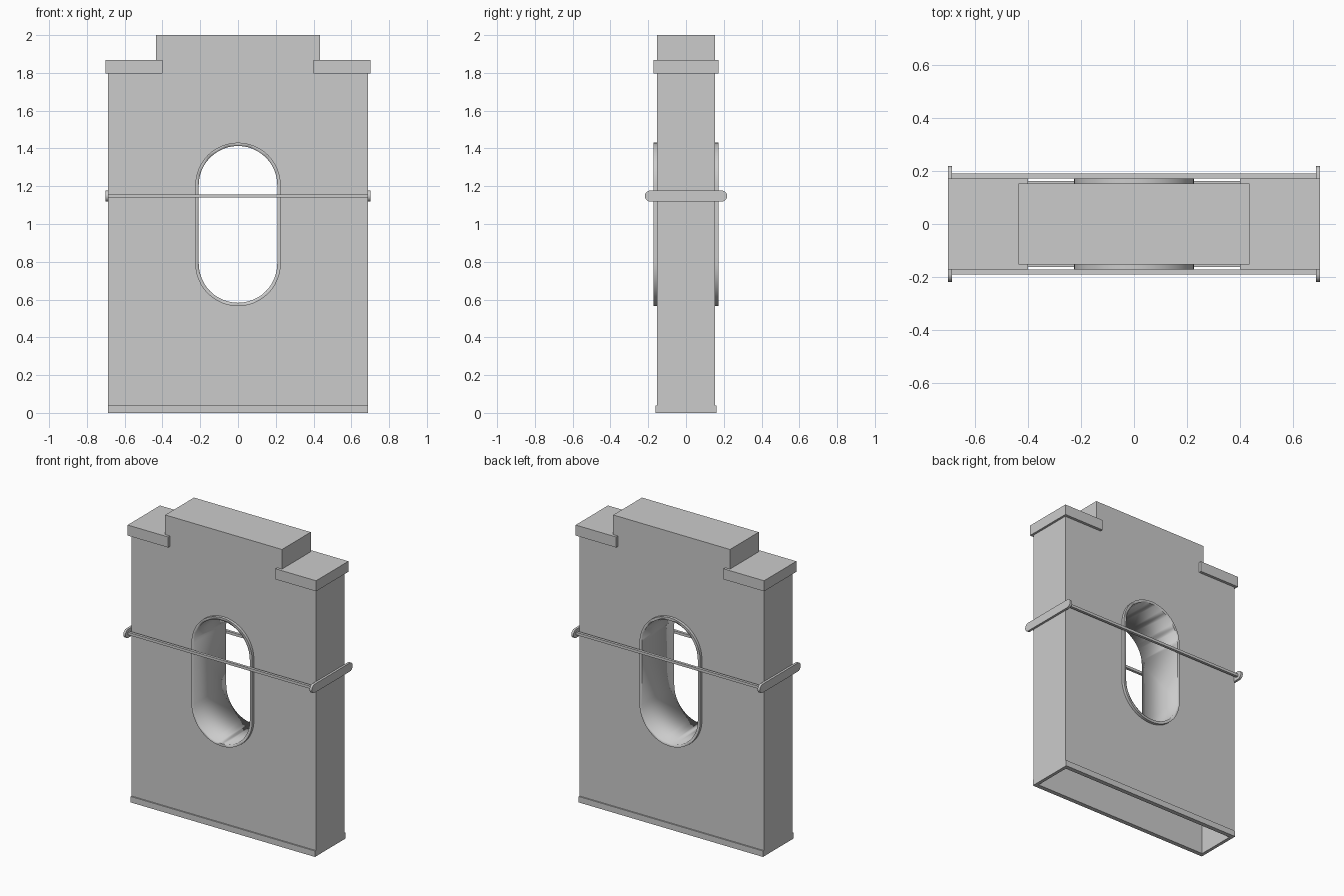
import bpy, bmesh, math
from mathutils import Vector

if "Cube" in bpy.data.objects:
    bpy.data.objects.remove(bpy.data.objects["Cube"])

grey = bpy.data.materials.new("plain grey")
grey.use_nodes = True
colour = (0.6, 0.6, 0.6, 1)
grey.diffuse_color = colour
grey.node_tree.nodes["Principled BSDF"].inputs["Base Color"].default_value = colour


def finish(name, bm):
    bmesh.ops.recalc_face_normals(bm, faces=bm.faces)
    mesh = bpy.data.meshes.new(name)
    bm.to_mesh(mesh)
    bm.free()
    mesh.materials.append(grey)
    ob = bpy.data.objects.new(name, mesh)
    bpy.context.collection.objects.link(ob)
    return ob


def prism(name, points, start, depth):
    """Extrude a closed outline from start along the depth vector."""
    bm = bmesh.new()
    face = bm.faces.new([bm.verts.new(Vector(p) + Vector(start)) for p in points])
    out = bmesh.ops.extrude_face_region(bm, geom=[face])
    moved = [v for v in out["geom"] if isinstance(v, bmesh.types.BMVert)]
    bmesh.ops.translate(bm, verts=moved, vec=depth)
    return finish(name, bm)


def box(name, x0, x1, y0, y1, z0, z1):
    outline = [(x0, 0, z0), (x1, 0, z0), (x1, 0, z1), (x0, 0, z1)]
    return prism(name, outline, (0, y0, 0), (0, y1 - y0, 0))


def stadium(radius, half, steps=24):
    """Outline of a rounded slot, long along its second axis."""
    pts = []
    for centre, turn in ((half, 0), (-half, math.pi)):
        for i in range(steps + 1):
            a = turn + math.pi * i / steps
            pts.append((radius * math.cos(a), centre + radius * math.sin(a)))
    return pts


def slot(name, radius, y):
    return prism(name, [(a, 0, b) for a, b in stadium(radius, 0.207)],
                 (0, -y, 0.998), (0, 2 * y, 0))


def cut(target, cutter):
    mod = target.modifiers.new("cut", "BOOLEAN")
    mod.operation = "DIFFERENCE"
    mod.solver = "EXACT"
    mod.object = cutter
    cutter.hide_render = True
    cutter.hide_set(True)


# Stepped hollow body, open underneath
half = [(0.687, 0), (0.687, 1.84), (0.435, 1.84), (0.435, 2)]
outline = half + [(-x, z) for x, z in reversed(half)]
body = prism("body", [(x, 0, z) for x, z in outline], (0, -0.153, 0), (0, 0.306, 0))
cut(body, box("cavity_cutter", -0.665, 0.665, -0.132, 0.132, -0.1, 1.78))
cut(body, slot("opening_cutter", 0.216, 0.4))

# Rounded sleeve lining the opening
sleeve = slot("opening_sleeve", 0.226, 0.172)
cut(sleeve, slot("sleeve_cutter", 0.208, 0.4))

# Low lip along the foot of both broad faces
for side, y0, y1 in (("front", -0.162, -0.14), ("back", 0.14, 0.162)):
    box(side + "_foot_lip", -0.687, 0.687, y0, y1, 0, 0.04)

# Shoulder caps and rounded end bars
for side, s in (("left", 1), ("right", -1)):
    xs = sorted((0.4 * s, 0.702 * s))
    box(side + "_shoulder_cap", *xs, -0.172, 0.172, 1.797, 1.868)
    prism(side + "_end_bar", [(0, b, a) for a, b in stadium(0.029, 0.189, 10)],
          (0.686 * s, 0, 1.148), (0.016 * s, 0, 0))

# Slim rods joining the end bars across both faces
for side, y in (("front", -0.181), ("back", 0.181)):
    box(side + "_rod", -0.69, 0.69, y - 0.009, y + 0.009, 1.139, 1.157)

# Smooth the curved parts only
bpy.ops.object.select_all(action="DESELECT")
for ob in bpy.data.objects:
    if ob.name.endswith(("sleeve", "end_bar")) or ob.name in ("opening_cutter", "sleeve_cutter"):
        for poly in ob.data.polygons:
            poly.use_smooth = len(poly.vertices) == 4
        ob.data.set_sharp_from_angle(angle=math.radians(30))
